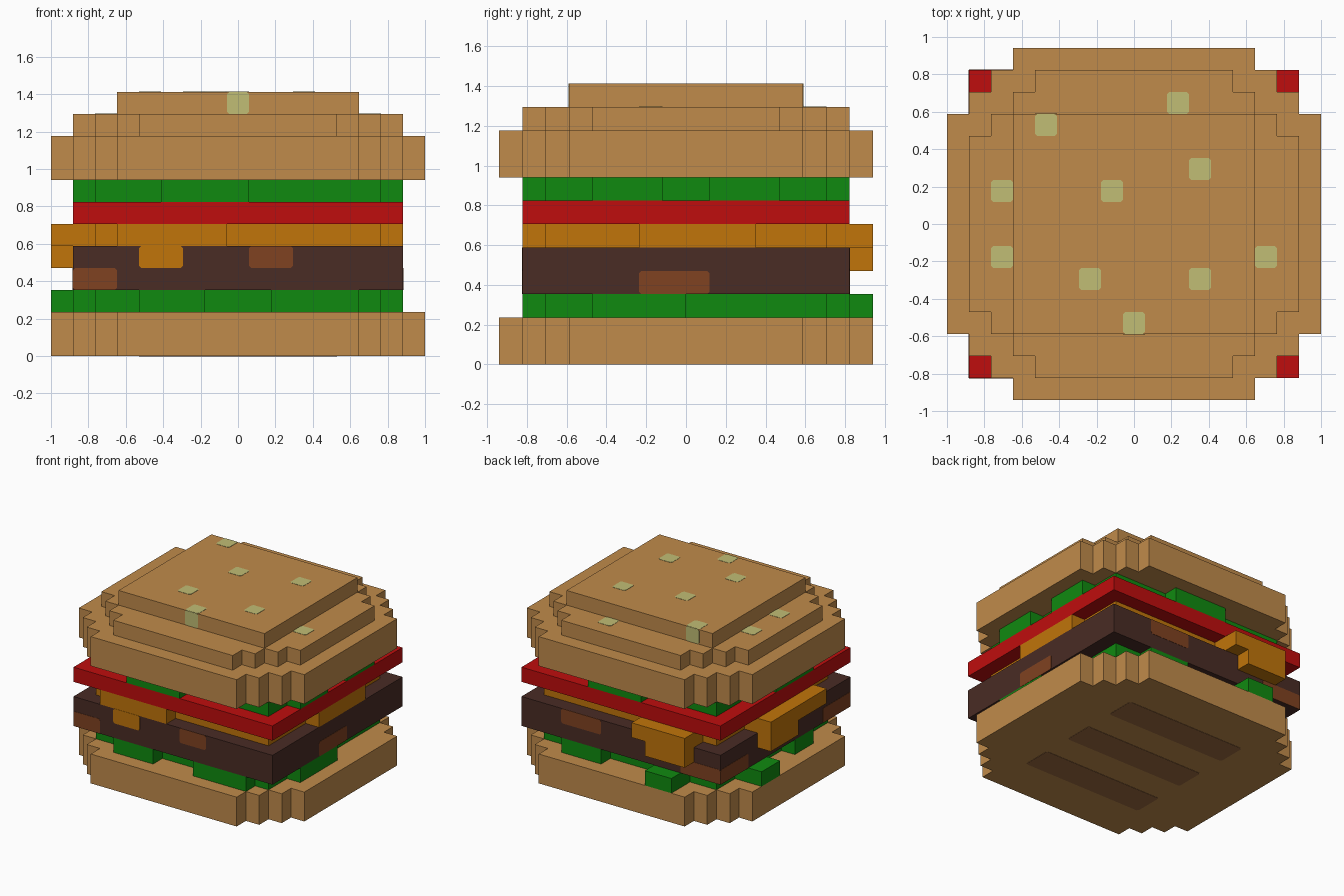
import bpy
import bmesh
import math
from mathutils import Vector

if "Cube" in bpy.data.objects:
    bpy.data.objects.remove(bpy.data.objects["Cube"], do_unlink=True)

U = 2 / 17  # edge of one block; all part sizes below are in blocks


def material(name, rgb):
    m = bpy.data.materials.new(name)
    m.use_nodes = True
    m.diffuse_color = (*rgb, 1)
    bsdf = next(n for n in m.node_tree.nodes if n.type == 'BSDF_PRINCIPLED')
    bsdf.inputs["Base Color"].default_value = (*rgb, 1)
    bsdf.inputs["Roughness"].default_value = 0.9
    return m


BUN = material("toasted bun", (0.527, 0.258, 0.07))
SEED = material("pale seed", (0.533, 0.509, 0.178))
GREEN = material("lettuce green", (0.005, 0.254, 0.005))
RED = material("tomato red", (0.521, 0.004, 0.004))
CHEESE = material("cheese orange", (0.533, 0.178, 0.003))
MEAT = material("dark meat", (0.067, 0.025, 0.018))
SEARED = material("seared brown", (0.216, 0.054, 0.015))
GRILL = material("grill mark brown", (0.337, 0.147, 0.053))


def finish(name, bm, mat):
    bmesh.ops.recalc_face_normals(bm, faces=bm.faces)
    me = bpy.data.meshes.new(name)
    bm.to_mesh(me)
    bm.free()
    me.materials.append(mat)
    ob = bpy.data.objects.new(name, me)
    bpy.context.collection.objects.link(ob)
    return ob


def blocks(name, boxes, mat):
    """One clean shell around the union of boxes (x0, x1, y0, y1, z0, z1)."""
    cells = set()
    for x0, x1, y0, y1, z0, z1 in boxes:
        for i in range(round(x1 - x0)):
            for j in range(y0, y1):
                for k in range(z0, z1):
                    cells.add((x0 + i + 0.5, j + 0.5, k + 0.5))
    bm = bmesh.new()
    for c in cells:
        for axis in range(3):
            for s in (-1, 1):
                n = list(c)
                n[axis] += s
                if tuple(n) in cells:
                    continue
                a, b = [q for q in range(3) if q != axis]
                corners = []
                for da, db in ((-1, -1), (1, -1), (1, 1), (-1, 1)):
                    p = list(c)
                    p[axis] += s / 2
                    p[a] += da / 2
                    p[b] += db / 2
                    corners.append(bm.verts.new(Vector(p) * U))
                bm.faces.new(corners)
    bmesh.ops.remove_doubles(bm, verts=bm.verts, dist=1e-4)
    bmesh.ops.recalc_face_normals(bm, faces=bm.faces)
    bmesh.ops.dissolve_limit(bm, angle_limit=math.radians(1), verts=bm.verts, edges=bm.edges)
    return finish(name, bm, mat)


def plates(name, boxes, mat, thick=0.004):
    """Thin plates with clipped corners; each box is flat along one axis."""
    bm = bmesh.new()
    for b in boxes:
        lo, hi = Vector(b[0::2]) * U, Vector(b[1::2]) * U
        size = hi - lo
        flat = min(range(3), key=lambda q: size[q])
        size[flat] = thick
        part = bmesh.ops.create_cube(bm, size=1)["verts"]
        for v in part:
            v.co = (lo + hi) / 2 + Vector(v.co[q] * size[q] for q in range(3))
        edges = {e for v in part for e in v.link_edges
                 if abs((e.verts[0].co - e.verts[1].co)[flat]) > thick / 2}
        bmesh.ops.bevel(bm, geom=list(edges), offset=0.012, segments=1, affect='EDGES')
    return finish(name, bm, mat)


def stepped(z0, z1, w, d):
    """Footprint with stair-stepped corners, w and d being half sizes."""
    return [(-w + i, w - i, -d + j, d - j, z0, z1) for i, j in ((0, 3), (1, 2), (2, 1), (3, 0))]


def core(z):
    return (-6.5, 6.5, -6, 6, z, z + 1)


# Bottom bun and the grill marks beneath it
blocks("bottom_bun", stepped(0, 2, 8.5, 8), BUN)
plates("grill_marks", [(-4.5, 4.5, y - 1, y + 1, 0, 0) for y in (-4, 0, 4)], GRILL)

# Lower lettuce with ragged tabs
blocks("lower_lettuce", [
    core(2),
    (-4.5, -1.5, -7, -6, 2, 3), (1.5, 5.5, -7, -6, 2, 3),   # front
    (6.5, 7.5, -4, 0, 2, 3),                                # +x side
    (1.5, 4.5, 6, 7, 2, 3), (-4.5, -2.5, 6, 8, 2, 3),       # back
    (-8.5, -6.5, 2, 4, 2, 3), (-7.5, -6.5, -3, -1, 2, 3),   # -x side
], GREEN)

# Patty with seared patches
blocks("patty", [(-7.5, 7.5, -7, 7, 3, 5)], MEAT)
plates("seared_patches", [
    (0.5, 2.5, -7, -7, 4, 5), (-7.5, -5.5, -7, -7, 3, 4),
    (7.5, 7.5, -2, 1, 3, 4),
    (1.5, 4.5, 7, 7, 4, 5), (-7.5, -4.5, 7, 7, 3, 4),
    (-7.5, -7.5, 4, 7, 3, 4), (-7.5, -7.5, -7, -4, 3, 4),
], SEARED)

# Cheese slice with melting drips
blocks("cheese", [
    core(5),
    (-5.5, -0.5, -7, -6, 5, 6),                             # front
    (6.5, 7.5, -2, 3, 5, 6),                                # +x side
    (-5.5, -1.5, 6, 8, 5, 6), (-5.5, -2.5, 7, 8, 4, 5),     # back drip
    (-8.5, -6.5, -3, 3, 5, 6), (-8.5, -7.5, 0, 3, 4, 5),    # -x drip
], CHEESE)
plates("front_cheese_drip", [(-4.5, -2.5, -7, -7, 4, 5)], CHEESE)

# Tomato slice
blocks("tomato", [(-7.5, 7.5, -7, 7, 6, 7)], RED)

# Upper lettuce with ragged tabs
blocks("upper_lettuce", [
    core(7),
    (-3.5, 0.5, -7, -6, 7, 8),
    (6.5, 7.5, -4, -1, 7, 8), (6.5, 7.5, 1, 4, 7, 8),
    (-1.5, 2.5, 6, 7, 7, 8),
    (-7.5, -6.5, -3, 1, 7, 8),
], GREEN)

# Stepped top bun
blocks("top_bun", stepped(8, 10, 8.5, 8) + stepped(10, 11, 7.5, 7)
       + [(-5.5, 5.5, -5, 5, 11, 12)], BUN)

# Seeds: those outside the top step lie on the step below
seed_spots = [(-4, 4.5), (2, 5.5), (3, 2.5), (-1, 1.5), (-6, 1.5),
              (-6, -1.5), (-2, -2.5), (3, -2.5), (6, -1.5), (0, -4.5)]
seeds = []
for x, y in seed_spots:
    z = 12 if abs(x) < 5.5 and abs(y) < 5 else 11
    seeds.append((x - 0.5, x + 0.5, y - 0.5, y + 0.5, z, z))
    if abs(y) == 4.5:  # seeds on the rim fold over the edge
        edge = math.copysign(5, y)
        seeds.append((x - 0.5, x + 0.5, edge, edge, 11, 12))
plates("sesame_seeds", seeds, SEED)
